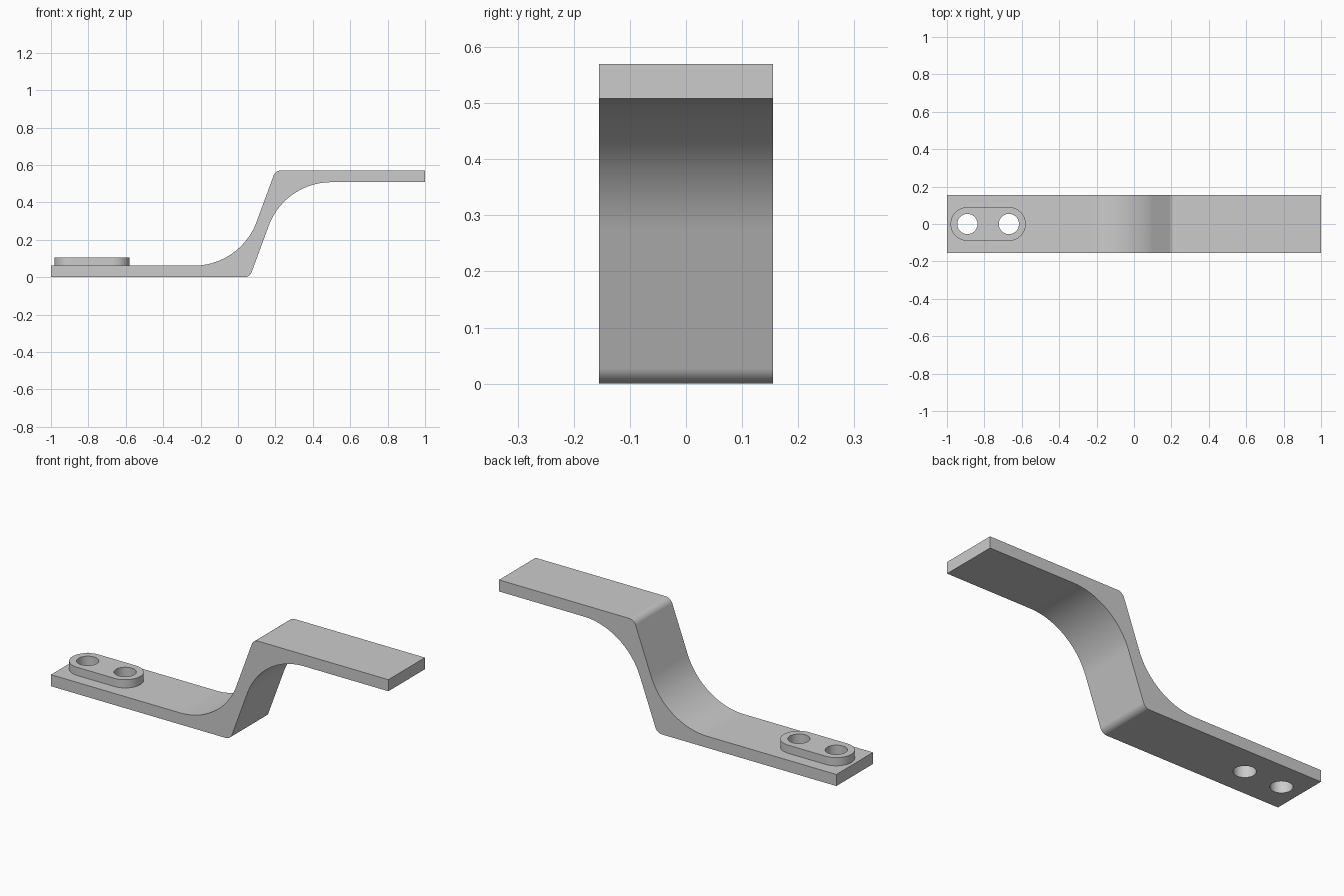
import bpy
import bmesh
import math
from mathutils import Vector

cube = bpy.data.objects.get("Cube")
if cube:
    bpy.data.objects.remove(cube, do_unlink=True)

WIDTH = 0.31
THICK = 0.062
HEIGHT = 0.57
PAD_X, PAD_TOP, PAD_R = -0.78, 0.106, 0.09
HOLE_OFFSET, HOLE_R = 0.111, 0.054

grey = bpy.data.materials.new("plain grey")
grey.use_nodes = True
colour = (0.6, 0.6, 0.6, 1)
grey.diffuse_color = colour
grey.node_tree.nodes["Principled BSDF"].inputs["Base Color"].default_value = colour


def prism(name, outline, shift):
    """Extrude a closed 3D outline along a vector into a solid."""
    bm = bmesh.new()
    base = bm.faces.new([bm.verts.new(p) for p in outline])
    top = bmesh.ops.extrude_face_region(bm, geom=[base], use_keep_orig=True)
    moved = [v for v in top["geom"] if isinstance(v, bmesh.types.BMVert)]
    bmesh.ops.translate(bm, verts=moved, vec=shift)
    bmesh.ops.recalc_face_normals(bm, faces=bm.faces)
    mesh = bpy.data.meshes.new(name)
    bm.to_mesh(mesh)
    bm.free()
    mesh.materials.append(grey)
    ob = bpy.data.objects.new(name, mesh)
    bpy.context.collection.objects.link(ob)
    return ob


def rounded(corners, steps=24):
    """Replace each (x, z, radius) corner with a tangent arc."""
    pts = []
    for i, (x, z, r) in enumerate(corners):
        p = Vector((x, 0, z))
        if r == 0:
            pts.append(p)
            continue
        before, after = corners[i - 1], corners[(i + 1) % len(corners)]
        a = (Vector((before[0], 0, before[1])) - p).normalized()
        b = (Vector((after[0], 0, after[1])) - p).normalized()
        half = a.angle(b) / 2
        centre = p + (a + b).normalized() * r / math.sin(half)
        tangent = r / math.tan(half)
        start = (p + a * tangent - centre).normalized()
        end = (p + b * tangent - centre).normalized()
        pts += [centre + start.slerp(end, k / steps) * r for k in range(steps + 1)]
    return pts


def arc(cx, z, r, start, sweep, steps):
    return [Vector((cx + r * math.cos(start + sweep * k / steps),
                    r * math.sin(start + sweep * k / steps), z))
            for k in range(steps + 1)]


# Stepped strap with large inner bends and small outer corners
bottom, top = THICK, HEIGHT - THICK
profile = rounded([
    (-1, 0, 0), (0.063, 0, 0.04), (0.25, top, 0.357), (1, top, 0),
    (1, HEIGHT, 0), (0.2, HEIGHT, 0.04), (0.013, bottom, 0.357), (-1, bottom, 0)])
strap = prism("stepped_strap", [p - Vector((0, WIDTH / 2, 0)) for p in profile],
              (0, WIDTH, 0))

# Raised pad with round ends
stadium = (arc(PAD_X + HOLE_OFFSET, THICK, PAD_R, -math.pi / 2, math.pi, 24)
           + arc(PAD_X - HOLE_OFFSET, THICK, PAD_R, math.pi / 2, math.pi, 24))
pad = prism("raised_pad", stadium, (0, 0, PAD_TOP - THICK))

# Two bolt holes through pad and strap
for side in (-1, 1):
    circle = arc(PAD_X + side * HOLE_OFFSET, -0.1, HOLE_R, 0, math.tau, 48)[:-1]
    cutter = prism("hole_cutter", circle, (0, 0, 0.4))
    cutter.hide_render = True
    for ob in (strap, pad):
        cut = ob.modifiers.new("bolt hole", 'BOOLEAN')
        cut.operation = 'DIFFERENCE'
        cut.solver = 'EXACT'
        cut.object = cutter
        bpy.context.view_layer.objects.active = ob
        bpy.ops.object.modifier_apply(modifier=cut.name)
    bpy.data.objects.remove(cutter, do_unlink=True)

# Smooth bends, crisp edges, flat faces kept even
for ob in (strap, pad):
    bpy.ops.object.select_all(action='DESELECT')
    ob.select_set(True)
    bpy.context.view_layer.objects.active = ob
    bpy.ops.object.shade_smooth_by_angle(angle=math.radians(30))
    even = ob.modifiers.new("even shading", 'WEIGHTED_NORMAL')
    even.keep_sharp = True
